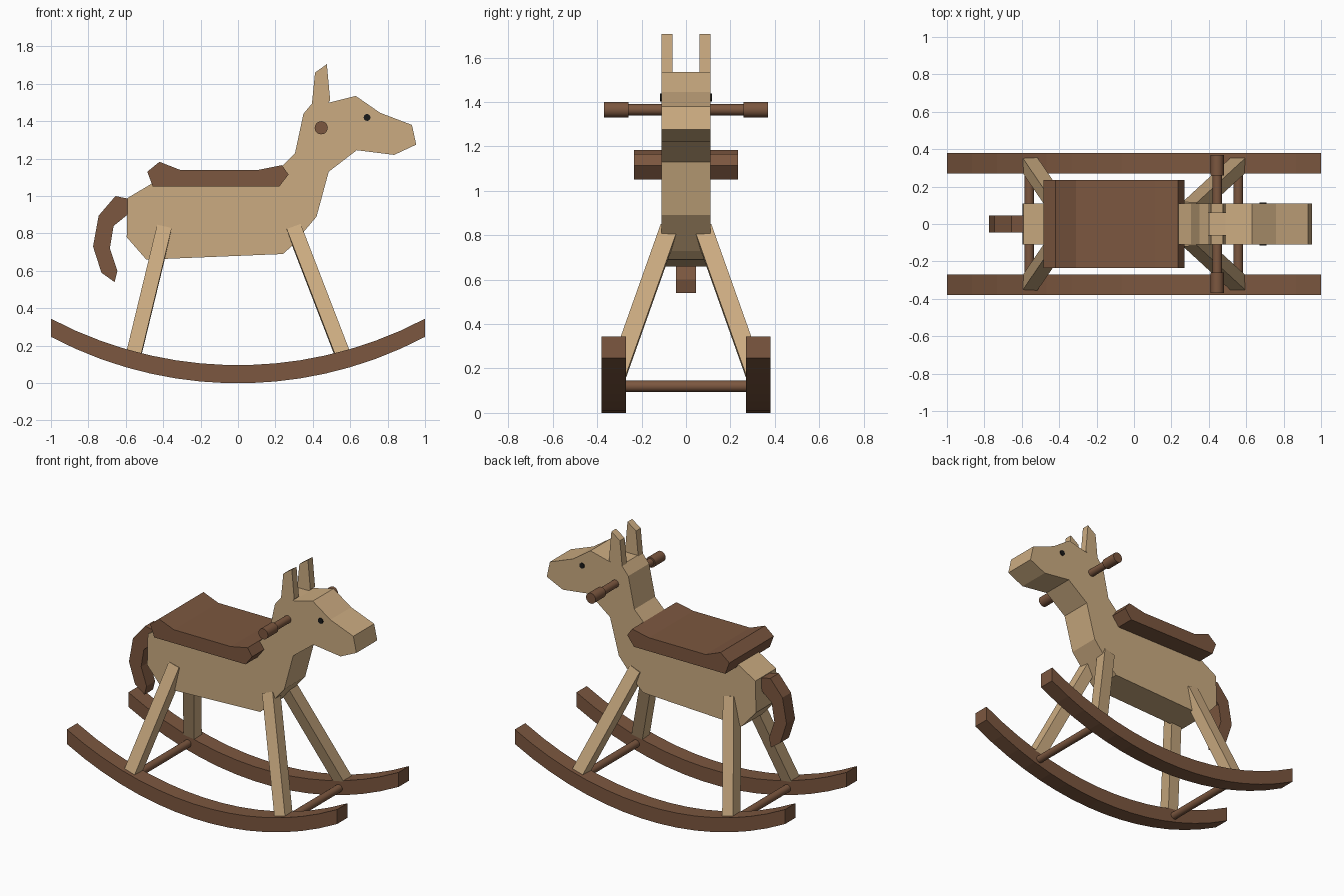
import bpy, bmesh, math
from mathutils import Vector

if "Cube" in bpy.data.objects:
    bpy.data.objects.remove(bpy.data.objects["Cube"])


def material(name, rgb):
    m = bpy.data.materials.new(name)
    m.diffuse_color = (*rgb, 1)
    m.use_nodes = True
    m.node_tree.nodes["Principled BSDF"].inputs["Base Color"].default_value = m.diffuse_color
    return m


LIGHT = material("light_wood", (0.60, 0.41, 0.22))
BROWN = material("brown_wood", (0.20, 0.095, 0.05))
BLACK = material("black_paint", (0.01, 0.01, 0.01))


def finish(name, bm, mat):
    bmesh.ops.recalc_face_normals(bm, faces=bm.faces)
    mesh = bpy.data.meshes.new(name)
    bm.to_mesh(mesh)
    bm.free()
    mesh.materials.append(mat)
    obj = bpy.data.objects.new(name, mesh)
    bpy.context.collection.objects.link(obj)
    return obj


def plank(name, profile, y0, y1, mat):
    """Cut an (x, z) outline from a board spanning y0 to y1."""
    bm = bmesh.new()
    face = bm.faces.new([bm.verts.new((x, y0, z)) for x, z in profile])
    ext = bmesh.ops.extrude_face_region(bm, geom=[face])
    verts = [v for v in ext["geom"] if isinstance(v, bmesh.types.BMVert)]
    bmesh.ops.translate(bm, verts=verts, vec=(0, y1 - y0, 0))
    return finish(name, bm, mat)


def dowel(name, x, z, y0, y1, radius, mat):
    """Round bar running along y."""
    bpy.ops.mesh.primitive_cylinder_add(
        vertices=24, radius=radius, depth=abs(y1 - y0),
        location=(x, (y0 + y1) / 2, z), rotation=(math.pi / 2, 0, 0))
    obj = bpy.context.object
    obj.name = name
    obj.data.materials.append(mat)
    bpy.ops.object.shade_smooth_by_angle()
    return obj


def leg(name, top, bottom, width):
    """Square bar between two points."""
    top, bottom = Vector(top), Vector(bottom)
    d = top - bottom
    bm = bmesh.new()
    bmesh.ops.create_cube(bm, size=1)
    bmesh.ops.scale(bm, verts=bm.verts, vec=(width, width, d.length))
    rot = Vector((0, 0, 1)).rotation_difference(d).to_matrix()
    bmesh.ops.rotate(bm, verts=bm.verts, cent=(0, 0, 0), matrix=rot)
    bmesh.ops.translate(bm, verts=bm.verts, vec=(top + bottom) / 2)
    return finish(name, bm, LIGHT)


# Body, neck and head cut from one board
plank("body", [
    (-0.59, 0.99), (-0.455, 1.07), (-0.3, 1.10), (0.1, 1.10), (0.235, 1.16),
    (0.305, 1.23), (0.35, 1.44), (0.40, 1.50), (0.49, 1.50), (0.63, 1.535),
    (0.76, 1.445), (0.93, 1.38), (0.953, 1.275), (0.835, 1.22),
    (0.635, 1.245), (0.485, 1.13), (0.42, 0.89), (0.285, 0.73),
    (0.24, 0.69), (-0.49, 0.66), (-0.595, 0.78)], -0.11, 0.11, LIGHT)

# Seat with raised ends
plank("seat", [
    (-0.455, 1.05), (-0.485, 1.13), (-0.42, 1.183), (-0.31, 1.14),
    (0.11, 1.14), (0.235, 1.165), (0.27, 1.115), (0.22, 1.05)],
    -0.235, 0.235, BROWN)

# Tail
plank("tail", [
    (-0.585, 0.985), (-0.655, 1.0), (-0.745, 0.895), (-0.775, 0.73),
    (-0.73, 0.59), (-0.66, 0.54), (-0.645, 0.60), (-0.685, 0.72),
    (-0.665, 0.84), (-0.585, 0.905)], -0.045, 0.045, BROWN)

# Rocker outline: arc with constant vertical thickness
R, N = 2.14, 15
xs = [-1 + 2 * i / N for i in range(N + 1)]
arc = [(x, R - math.sqrt(R * R - x * x)) for x in xs]
base = min(z for _, z in arc)
arc = [(x, z - base) for x, z in arc]
rocker = arc + [(x, z + 0.097) for x, z in reversed(arc)]

# Parts mirrored on both sides
for s, side in ((-1, "right"), (1, "left")):
    plank(f"rocker_{side}", rocker, s * 0.27, s * 0.38, BROWN)
    plank(f"ear_{side}", [(0.395, 1.49), (0.412, 1.66), (0.475, 1.705),
                          (0.493, 1.51), (0.46, 1.48)],
          s * 0.06, s * 0.11, LIGHT)
    leg(f"front_leg_{side}", (0.30, s * 0.078, 0.825),
        (0.576, s * 0.332, 0.11), 0.08)
    leg(f"back_leg_{side}", (-0.395, s * 0.078, 0.825),
        (-0.568, s * 0.332, 0.11), 0.08)
    dowel(f"hand_grip_{side}", 0.445, 1.365, s * 0.26, s * 0.37, 0.035, BROWN)
    dowel(f"eye_{side}", 0.69, 1.42, s * 0.10, s * 0.116, 0.018, BLACK)

# Handle through the head and the two cross bars
dowel("handle_bar", 0.445, 1.365, -0.3, 0.3, 0.025, BROWN)
for x, end in ((0.558, "front"), (-0.56, "back")):
    dowel(f"cross_bar_{end}", x, 0.12, -0.29, 0.29, 0.025, BROWN)
